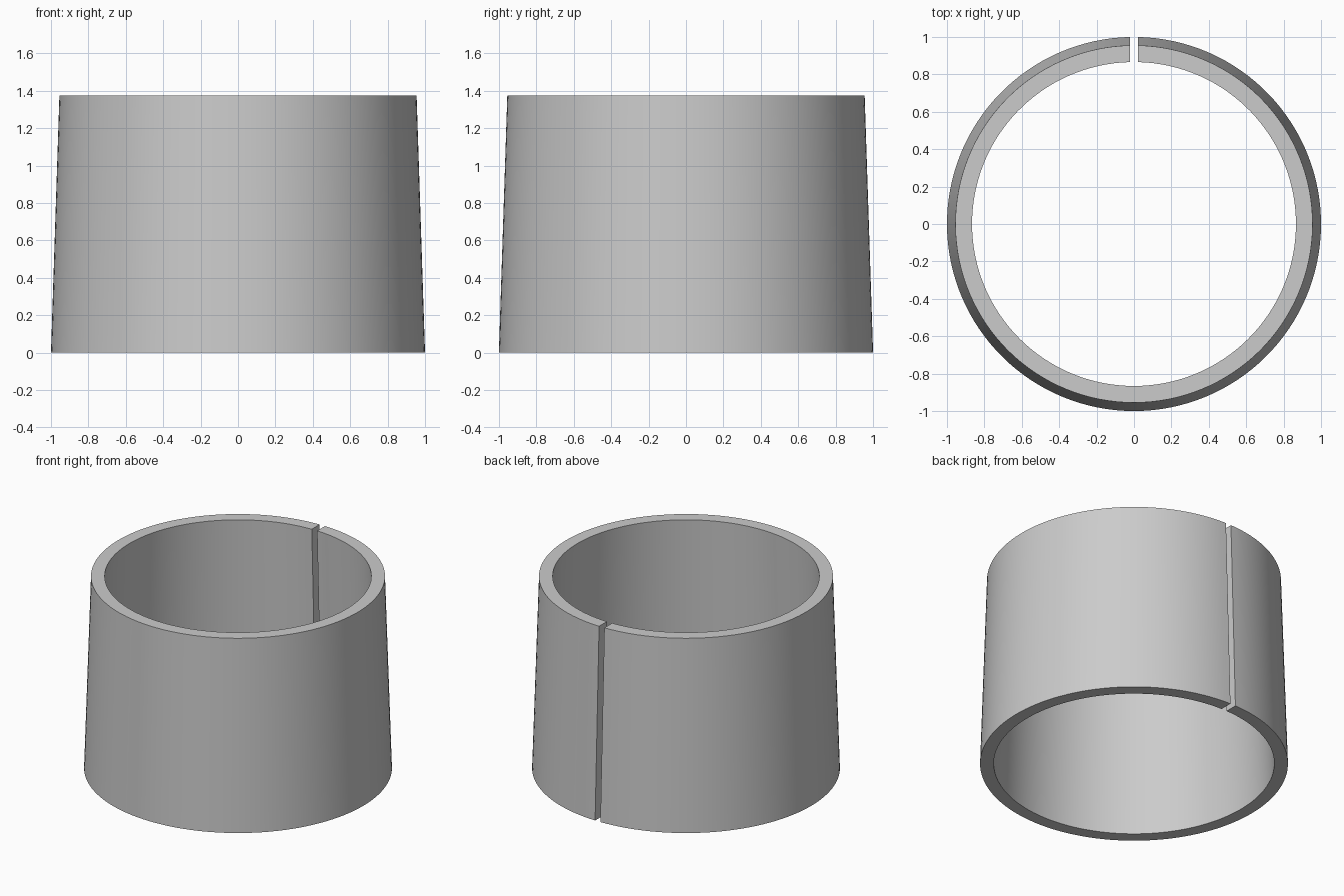
import bpy, bmesh, math

cube = bpy.data.objects.get("Cube")
if cube:
    bpy.data.objects.remove(cube, do_unlink=True)

HEIGHT = 1.375
HALF_GAP = 0.021
SEGMENTS = 128

# Grey finish
grey = bpy.data.materials.new("plain_grey")
grey.use_nodes = True
colour = (0.6, 0.6, 0.6, 1)
grey.diffuse_color = colour
grey.node_tree.nodes["Principled BSDF"].inputs["Base Color"].default_value = colour

# Wall cross-section as (radius, height), tapering inward towards the top
profile = [(1.0, 0), (0.955, HEIGHT), (0.866, HEIGHT), (0.911, 0)]

# Sweep the wall around from one side of the back slit to the other
bm = bmesh.new()
rings = []
for i in range(SEGMENTS + 1):
    ring = []
    for r, z in profile:
        gap = math.asin(HALF_GAP / r)    # keeps the slit walls parallel
        a = math.pi / 2 + gap + (2 * math.pi - 2 * gap) * i / SEGMENTS
        ring.append(bm.verts.new((r * math.cos(a), r * math.sin(a), z)))
    rings.append(ring)
for a, b in zip(rings, rings[1:]):
    for j in range(4):
        k = (j + 1) % 4
        bm.faces.new((a[j], b[j], b[k], a[k]))

# Flat walls of the slit
bm.faces.new(rings[0])
bm.faces.new(rings[-1][::-1])
bmesh.ops.recalc_face_normals(bm, faces=bm.faces)

mesh = bpy.data.meshes.new("split_sleeve")
bm.to_mesh(mesh)
bm.free()
mesh.materials.append(grey)
sleeve = bpy.data.objects.new("split_sleeve", mesh)
bpy.context.collection.objects.link(sleeve)

# Smooth round walls with crisp rims
bpy.ops.object.select_all(action="DESELECT")
sleeve.select_set(True)
bpy.context.view_layer.objects.active = sleeve
bpy.ops.object.shade_smooth_by_angle(angle=math.radians(30))
